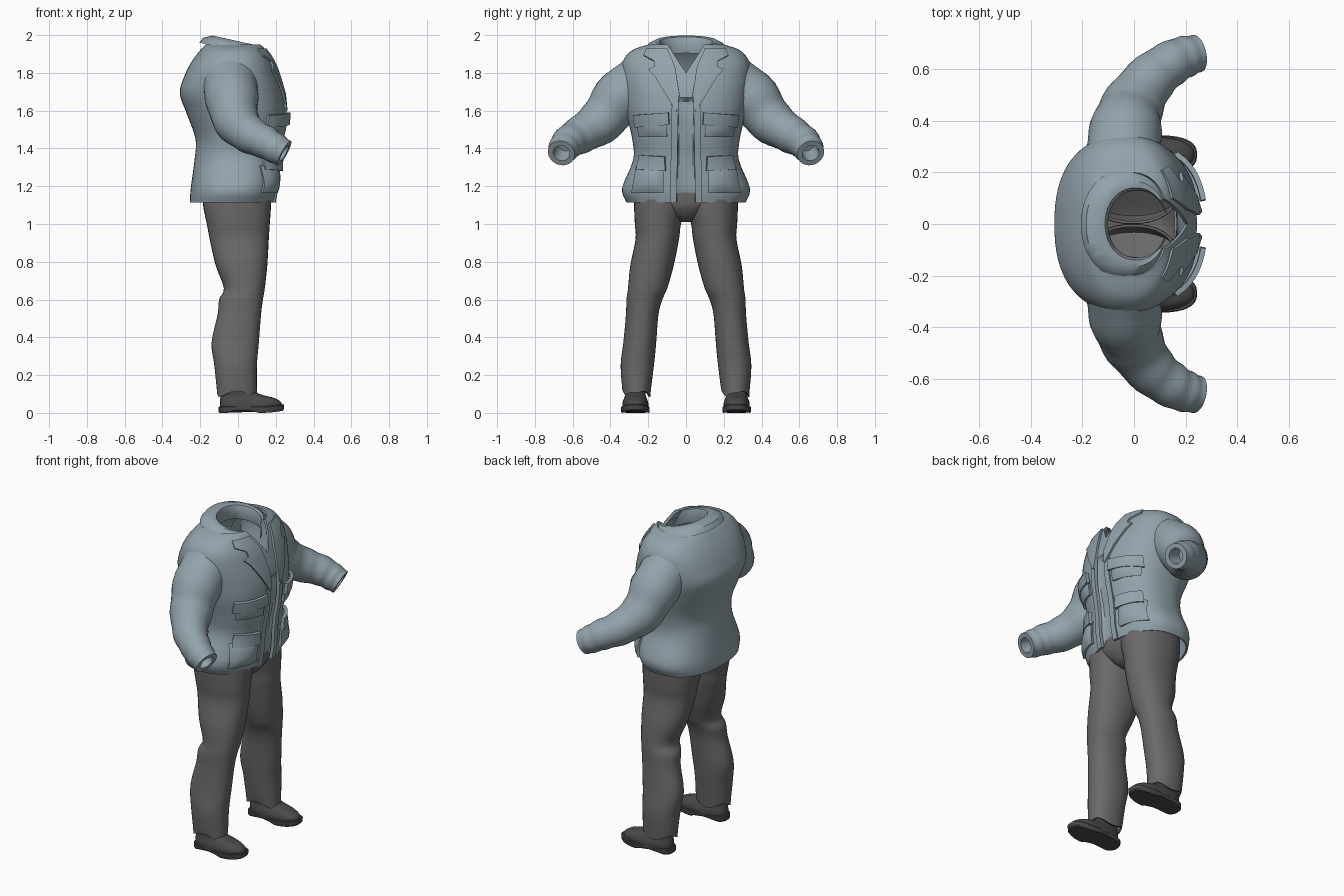
import bpy, bmesh
from math import sin, cos, pi, radians
from mathutils import Vector

cube = bpy.data.objects.get("Cube")
if cube:
    bpy.data.objects.remove(cube)


def material(name, rgb):
    m = bpy.data.materials.new(name)
    m.use_nodes = True
    m.diffuse_color = (*rgb, 1)
    bsdf = m.node_tree.nodes["Principled BSDF"]
    bsdf.inputs["Base Color"].default_value = (*rgb, 1)
    bsdf.inputs["Roughness"].default_value = 0.8
    return m


JACKET = material("blue grey cloth", (0.29, 0.365, 0.41))
TROUSER = material("warm grey cloth", (0.145, 0.138, 0.142))
SHOE = material("dark grey leather", (0.07, 0.068, 0.07))


def finish(name, bm, mat, thick=0, offset=-1, angle=38):
    """Turn a bmesh into a shaded object, optionally thickened."""
    mesh = bpy.data.meshes.new(name)
    bm.to_mesh(mesh)
    bm.free()
    mesh.materials.append(mat)
    ob = bpy.data.objects.new(name, mesh)
    bpy.context.collection.objects.link(ob)
    bpy.ops.object.select_all(action='DESELECT')
    ob.select_set(True)
    bpy.context.view_layer.objects.active = ob
    if thick:
        mod = ob.modifiers.new("thickness", 'SOLIDIFY')
        mod.thickness, mod.offset = thick, offset
        bpy.ops.object.modifier_apply(modifier=mod.name)
    bpy.ops.object.shade_smooth_by_angle(angle=radians(angle))
    return ob


def smooth_rows(rows, steps):
    """Catmull-Rom resampling of tuples."""
    out = []
    for i in range(len(rows) - 1):
        a, b, c, d = (rows[max(0, min(len(rows) - 1, i + k))] for k in (-1, 0, 1, 2))
        for j in range(steps):
            t = j / steps
            out.append(tuple(
                q + t * ((r - p) / 2 + t * ((2 * p - 5 * q + 4 * r - s) / 2
                                            + t * (3 * q - p - 3 * r + s) / 2))
                for p, q, r, s in zip(a, b, c, d)))
    return out + [tuple(rows[-1])]


def loft(rings, cap_start=False, cap_end=False):
    bm = bmesh.new()
    vs = [[bm.verts.new(p) for p in ring] for ring in rings]
    n = len(vs[0])
    for lo, hi in zip(vs, vs[1:]):
        for i in range(n):
            bm.faces.new((lo[i], lo[(i + 1) % n], hi[(i + 1) % n], hi[i]))
    if cap_start:
        bm.faces.new(vs[0][::-1])
    if cap_end:
        bm.faces.new(vs[-1])
    bm.normal_update()
    return bm


def power(v, e):
    return (abs(v) ** e) * (1 if v >= 0 else -1)


def oval(z, w, xb, xf, cy=0, n=2.4, count=72):
    """Superellipse ring between back xb and front xf with half width w."""
    pts = []
    for i in range(count):
        a = 2 * pi * i / count
        pts.append(Vector(((xb + xf) / 2 + (xf - xb) / 2 * power(cos(a), 2 / n),
                           cy + w * power(sin(a), 2 / n), z)))
    return pts


def cut_neck(bm, bottom, slope):
    """Open a V at the front of the neck."""
    for s in (1, -1):
        bmesh.ops.bisect_plane(bm, geom=bm.verts[:] + bm.edges[:] + bm.faces[:],
                               plane_co=(0, 0, bottom), plane_no=(0, s, -slope))
    gone = [f for f in bm.faces if (c := f.calc_center_median()).x > 0
            and abs(c.y) < slope * (c.z - bottom)]
    bmesh.ops.delete(bm, geom=gone, context='FACES')


# Jacket body: height, half width, back, front
BODY = smooth_rows([
    (1.115, .315, -.255, .19), (1.19, .338, -.25, .205), (1.34, .28, -.23, .215),
    (1.45, .285, -.225, .235), (1.58, .315, -.27, .25), (1.69, .335, -.308, .24),
    (1.78, .345, -.285, .215), (1.86, .335, -.245, .185), (1.92, .285, -.2, .15),
    (1.95, .2, -.17, .13)], 5)
rings = []
for z, w, xb, xf in BODY:
    ring = oval(z, w, xb, xf)
    if z < 1.66:
        for i in (-1, 0, 1):          # recessed strip between the open fronts
            ring[i].x -= .025
            ring[i].z = max(z, 1.155 + (z - 1.115) * .2)
    rings.append(ring)
bm = loft(rings)
cut_neck(bm, 1.8, .65)
finish("jacket_body", bm, JACKET, .012)

# Collar: outer fold, rim, inner wall
rings = []
for z, w, xb, xf in [(1.915, .215, -.205, .16), (1.945, .2, -.185, .15),
                     (1.968, .165, -.135, .13), (1.966, .14, -.112, .125),
                     (1.93, .13, -.1, .125), (1.88, .14, -.11, .13)]:
    ring = oval(z, w, xb, xf, n=2.1)
    for p in ring:
        p.z -= .22 * p.x
    rings.append(ring)
bm = loft(rings)
cut_neck(bm, 1.8, .65)
finish("collar", bm, JACKET)


def front_x(y, z):
    """Front surface of the jacket at a given y and z."""
    for lo, hi in zip(BODY, BODY[1:]):
        if z <= hi[0]:
            break
    t = max(0, min(1, (z - lo[0]) / (hi[0] - lo[0])))
    _, w, xb, xf = (p + t * (q - p) for p, q in zip(lo, hi))
    u = min(abs(y) / w, .985)
    return (xb + xf) / 2 + (xf - xb) / 2 * (1 - u ** 2.4) ** (1 / 2.4)


def patch(name, rows, side, lift=.012, bulge=0, thick=.02, cols=8):
    """Cloth panel laid on the jacket front; rows are z, inner y, outer y, drop."""
    bm = bmesh.new()
    grid = []
    for j, (z, y0, y1, drop) in enumerate(rows):
        line = []
        for i in range(cols + 1):
            u = i / cols
            y, zz = y0 + (y1 - y0) * u, z - drop * u
            puff = bulge * sin(pi * u) ** .5 * sin(pi * j / (len(rows) - 1)) ** .5 if 0 < i < cols else 0
            line.append(bm.verts.new((front_x(y, zz) + lift + puff, side * y, zz)))
        grid.append(line)
    for lo, hi in zip(grid, grid[1:]):
        for i in range(cols):
            quad = (lo[i], lo[i + 1], hi[i + 1], hi[i])
            bm.faces.new(quad if side > 0 else quad[::-1])
    bm.normal_update()
    finish(name, bm, JACKET, thick, -1, 30)


def span(z0, z1, y0, y1, y2, y3, drop=0, n=6):
    """Evenly spaced panel rows from bottom z0 to top z1."""
    return [(z0 + (z1 - z0) * k / n, y0 + (y2 - y0) * k / n,
             y1 + (y3 - y1) * k / n, drop) for k in range(n + 1)]


LAPEL = [(1.6, .045, .055, 0), (1.69, .035, .11, 0), (1.78, .05, .165, 0),
         (1.82, .055, .2, 0), (1.835, .06, .165, 0), (1.865, .07, .17, 0),
         (1.895, .085, .225, 0), (1.93, .1, .21, 0)]

# Arms: centre x, y, z and radius, ending in a turned-in cuff
ARM = smooth_rows([
    (-.04, .2, 1.765, .155), (-.035, .34, 1.68, .142), (-.01, .445, 1.55, .122),
    (.06, .555, 1.475, .1), (.14, .62, 1.435, .088), (.2, .648, 1.4, .08),
    (.245, .66, 1.375, .073)], 5)

# Legs: height, centre y, half width, back, front
LEG = smooth_rows([
    (.1, .262, .073, -.11, .1), (.25, .258, .088, -.125, .1), (.37, .245, .087, -.14, .11),
    (.52, .232, .086, -.108, .122), (.6, .22, .095, -.1, .132), (.66, .203, .104, -.075, .142),
    (.78, .18, .115, -.118, .155), (.92, .152, .115, -.15, .163), (1.0, .149, .122, -.165, .168),
    (1.1, .138, .137, -.185, .175), (1.2, .138, .137, -.185, .175)], 4)

for side, label in ((1, "left"), (-1, "right")):
    # Front edge, lapel and pockets
    patch(label + "_front_edge", span(1.112, 1.64, .05, .085, .04, .075), side, .01, cols=3)
    patch(label + "_lapel", LAPEL, side, .014)
    patch(label + "_chest_pocket", span(1.46, 1.56, .1, .25, .1, .27), side, .016, .012)
    patch(label + "_chest_flap", span(1.525, 1.59, .09, .275, .095, .28, .015), side, .034)
    patch(label + "_hip_pocket", span(1.165, 1.31, .12, .29, .12, .265), side, .018, .018)
    patch(label + "_hip_flap", span(1.28, 1.355, .11, .265, .115, .25, -.01), side, .036)

    # Sleeve
    rings = []
    path = [Vector(p[:3]) for p in ARM]
    for k, (x, y, z, r) in enumerate(ARM):
        t = (path[min(k + 1, len(path) - 1)] - path[max(k - 1, 0)]).normalized()
        u = t.cross(Vector((1, .3, 1))).normalized()
        v = t.cross(u)
        radii = [r * (1 + .025 * sin(k * 1.3))]
        if k == len(ARM) - 1:
            radii = [r, r * .62, r * .55]
        for j, rr in enumerate(radii):
            c = path[k] - t * (.1 if j == 2 else 0)
            ring = [c + rr * (u * cos(a) + v * sin(a))
                    for a in (2 * pi * i / 28 for i in range(28))]
            rings.append([Vector((p.x, p.y * side, p.z)) for p in ring])
    bm = loft(rings, cap_end=True)
    bmesh.ops.recalc_face_normals(bm, faces=bm.faces)
    finish(label + "_sleeve", bm, JACKET)

    # Trouser leg with a slightly uneven hem
    rings = [oval(z, w, xb, xf, cy * side, 2.2, 36) for z, cy, w, xb, xf in LEG]
    for i, p in enumerate(rings[0]):
        p.z += .015 * sin(i * pi / 6)
    finish(label + "_trouser_leg", loft(rings), TROUSER, .01)

    # Shoe: sole with a raised arch, and leather upper
    sole = [oval(z, w, xb, xf, .268 * side, 2.7, 40)
            for z, w, xb, xf in [(0, .072, -.098, .235), (.006, .076, -.102, .242),
                                 (.03, .076, -.102, .244), (.034, .072, -.098, .24)]]
    for ring in sole:
        for p in ring:
            waist = max(0, 1 - abs(p.x - .02) / .09)
            p.y -= (p.y - .268 * side) * .16 * waist
            if p.z < .01:
                p.z += .012 * min(1, waist * 2)
            p.z += .012 * max(0, (p.x - .12) / .12) ** 2
    finish(label + "_shoe_sole", loft(sole, True, True), SHOE)
    upper = smooth_rows([(.03, .068, -.094, .232), (.055, .068, -.095, .23),
                         (.078, .06, -.094, .195), (.092, .055, -.092, .14),
                         (.11, .055, -.09, .095), (.15, .055, -.085, .075)], 3)
    finish(label + "_shoe_upper", loft([oval(z, w, xb, xf, .268 * side, 2.3, 40)
                                        for z, w, xb, xf in upper], True, True), SHOE, angle=60)

# Trouser seat bridging the legs
SEAT = smooth_rows([(1.01, .03, -.06, .07), (1.03, .07, -.12, .12), (1.08, .15, -.165, .16),
                    (1.13, .24, -.185, .172), (1.2, .272, -.187, .175)], 4)
finish("trouser_seat", loft([oval(z, w, xb, xf, 0, 2.3, 48) for z, w, xb, xf in SEAT], True),
       TROUSER, .01)
